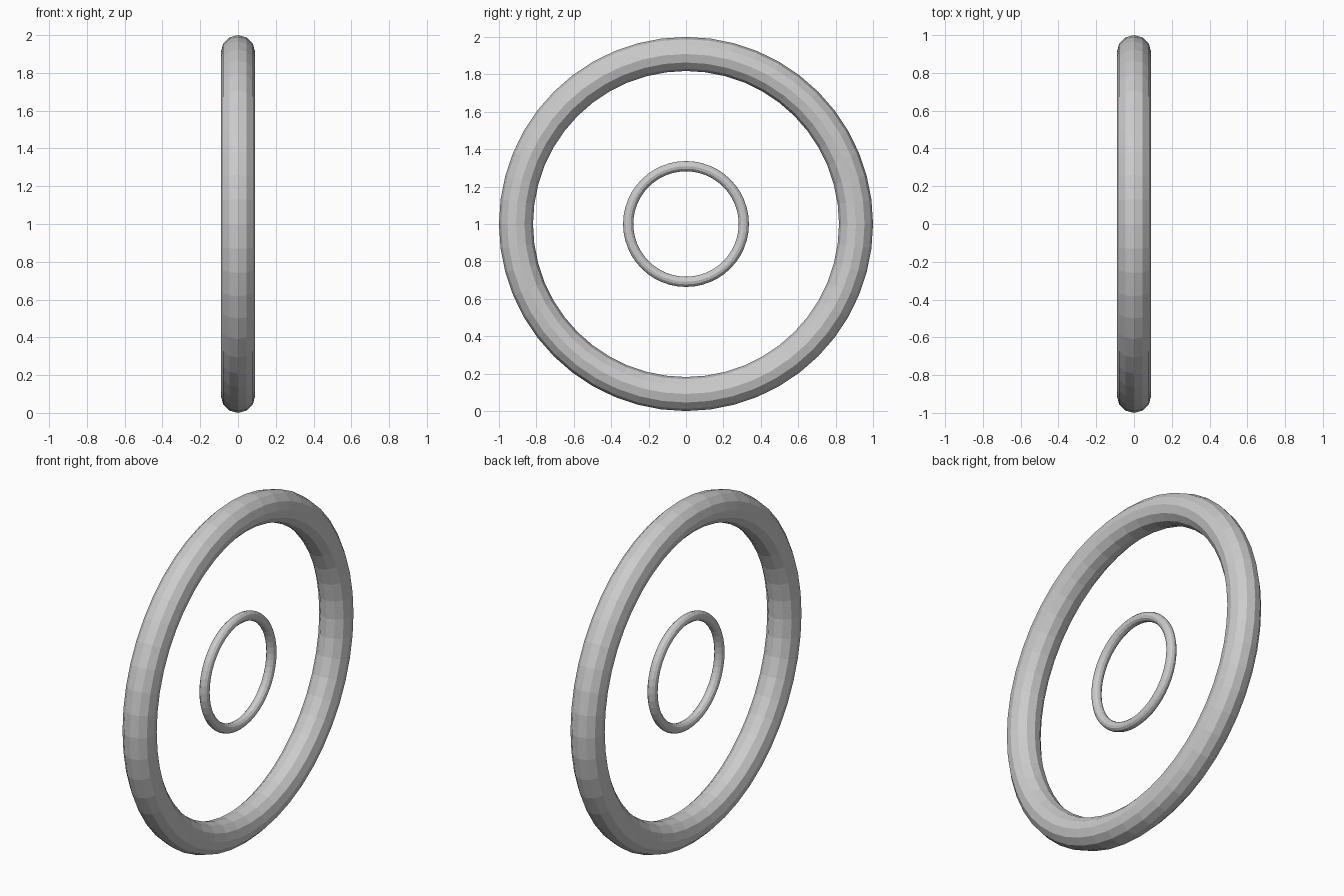
import bpy
from math import pi

if "Cube" in bpy.data.objects:
    bpy.data.objects.remove(bpy.data.objects["Cube"])


def ring(name, major, minor):
    """Upright faceted ring facing the x axis, centred at z = 1."""
    bpy.ops.mesh.primitive_torus_add(
        major_radius=major, minor_radius=minor,
        major_segments=48, minor_segments=12,
        location=(0, 0, 1), rotation=(0, pi / 2, 0))
    obj = bpy.context.object
    obj.name = name
    bpy.ops.object.transform_apply(location=False, rotation=True, scale=True)
    bpy.ops.object.shade_flat()
    return obj


# Thick outer rim
ring("outer_rim", 0.909, 0.091)
# Thin concentric ring in the middle
ring("inner_ring", 0.309, 0.0273)
